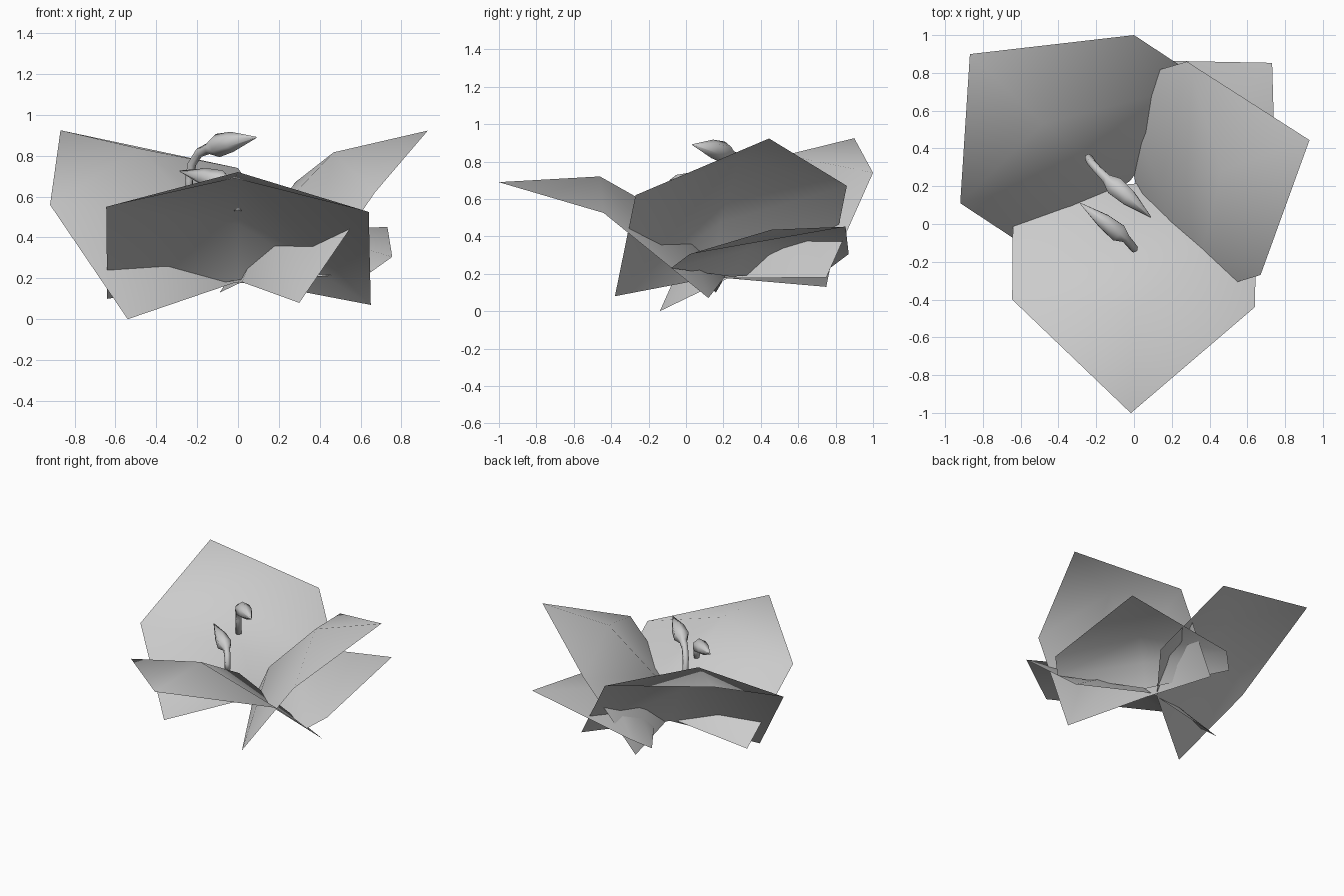
import bpy, math
from mathutils import Vector as V

if "Cube" in bpy.data.objects:
    bpy.data.objects.remove(bpy.data.objects["Cube"])


def make_object(name, verts, faces):
    me = bpy.data.meshes.new(name)
    me.from_pydata([tuple(v) for v in verts], [], faces)
    me.update()
    ob = bpy.data.objects.new(name, me)
    bpy.context.collection.objects.link(ob)
    for p in me.polygons:
        p.use_smooth = True
    return ob


# Mid-line points as (along, normal) offsets: tip, ridge from the wide row; fold, base from the lower row
LARGE = ((0.548, -0.247), (0.146, 0.117), (0.345, 0.204), (0.01, 0.13))
SMALL = ((0.59, -0.14), (0.077, 0.107), (0.02, 0.10), (-0.15, 0.026))


def petal(name, left1, right1, left2, right2, shape=LARGE, s=1.0):
    l1, r1, l2, r2 = V(left1), V(right1), V(left2), V(right2)
    m1, m2 = (l1 + r1) / 2, (l2 + r2) / 2
    along = (m1 - m2).normalized()
    n = (r1 - l1).cross(along).normalized()
    if n.z < 0:
        n = -n
    tip, ridge, fold, base = [m + s * (a * along + b * n)
                              for m, (a, b) in zip((m1, m1, m2, m2), shape)]
    verts = [tip, l1, ridge, r1, l2, fold, r2, base]
    faces = [(0, 1, 2), (0, 2, 3), (1, 4, 5, 2), (2, 5, 6, 3), (4, 7, 5), (5, 7, 6)]
    return make_object(name, verts, faces)


# Petals
petal("front_petal", (-0.645, -0.40, 0.55), (0.64, -0.44, 0.525),
      (-0.64, 0.16, 0.10), (0.65, 0.12, 0.07))
petal("back_left_petal", (-0.92, 0.11, 0.56), (0.0, 1.0, 0.74),
      (-0.54, -0.14, 0.0), (0.38, 0.75, 0.18))
petal("right_petal", (0.28, 0.86, 0.67), (0.67, -0.27, 0.62),
      (-0.09, 0.75, 0.13), (0.30, -0.38, 0.08), s=0.92)
petal("lower_petal", (-0.14, 0.87, 0.305), (0.755, 0.02, 0.305),
      (-0.245, 0.77, 0.23), (0.65, -0.08, 0.23), shape=SMALL)


# Stamen: thin curved stalk swelling into a pointed anther
def stamen(name, path, sides=6):
    pts = [V(p[:3]) for p in path]
    verts, faces = [], []
    for i, p in enumerate(pts):
        t = (pts[min(i + 1, len(pts) - 1)] - pts[max(i - 1, 0)]).normalized()
        u = t.cross(V((0.62, 0.78, 0))).normalized()
        w = t.cross(u)
        for k in range(sides):
            a = 2 * math.pi * k / sides
            verts.append(p + path[i][3] * (math.cos(a) * u + math.sin(a) * w))
    for i in range(len(pts) - 1):
        for k in range(sides):
            j = (k + 1) % sides
            faces.append((i * sides + k, i * sides + j,
                          (i + 1) * sides + j, (i + 1) * sides + k))
    faces.append(tuple(reversed(range(sides))))
    faces.append(tuple(range(len(verts) - sides, len(verts))))
    return make_object(name, verts, faces)


stamen("back_stamen", [(-0.24, 0.35, 0.57, .022), (-0.24, 0.35, 0.68, .022),
                       (-0.225, 0.325, 0.76, .023), (-0.19, 0.285, 0.815, .024),
                       (-0.145, 0.24, 0.835, .028), (-0.10, 0.20, 0.85, .058),
                       (-0.03, 0.14, 0.868, .05), (0.09, 0.035, 0.89, .003)])
stamen("front_stamen", [(0.0, -0.13, 0.53, .02), (0.0, -0.13, 0.58, .022),
                        (-0.015, -0.11, 0.63, .023), (-0.045, -0.075, 0.66, .026),
                        (-0.085, -0.045, 0.675, .055), (-0.16, 0.015, 0.695, .045),
                        (-0.285, 0.11, 0.725, .003)])
